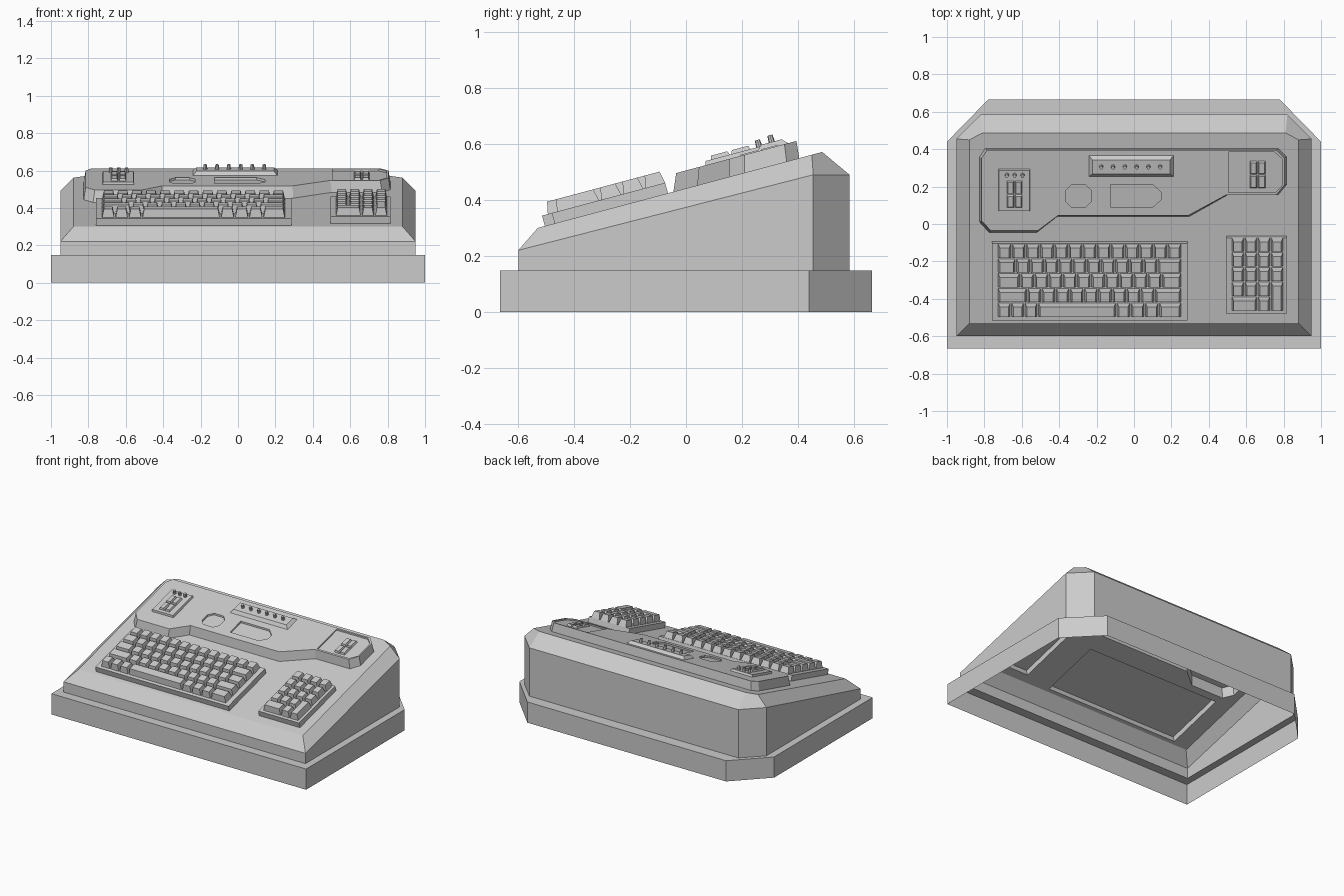
import bpy, bmesh, math
from mathutils import Vector

cube = bpy.data.objects.get("Cube")
if cube:
    bpy.data.objects.remove(cube, do_unlink=True)

grey = bpy.data.materials.new("plain grey")
grey.use_nodes = True
grey.diffuse_color = (0.6, 0.6, 0.6, 1)
grey.node_tree.nodes["Principled BSDF"].inputs["Base Color"].default_value = (0.6, 0.6, 0.6, 1)

SLOPE, LEVEL, LEAN = 0.267, 0.4415, 0.26   # sloping control panel
NORMAL = Vector((0, -SLOPE, 1)).normalized()
DECK = 0.064                               # height of the raised console
PLATE = 0.04                               # height of the keyboard plates


def finish(name, bm):
    for f in bm.faces:
        f.smooth = False
    mesh = bpy.data.meshes.new(name)
    bm.to_mesh(mesh)
    bm.free()
    mesh.materials.append(grey)
    ob = bpy.data.objects.new(name, mesh)
    bpy.context.collection.objects.link(ob)
    return ob


def on_panel(x, y, h):
    return (x, y, LEVEL + SLOPE * y + h)


def ring(bm, points):
    return [bm.verts.new(p) for p in points]


def bridge(bm, a, b):
    for i in range(len(a)):
        j = (i + 1) % len(a)
        bm.faces.new((a[i], a[j], b[j], b[i]))


def fill(bm, loops):
    """Cap the first loop, leaving the others as holes."""
    if len(loops) == 1:
        bm.faces.new(loops[0])
        return
    edges = []
    for lp in loops:
        for i in range(len(lp)):
            a, b = lp[i - 1], lp[i]
            edges.append(bm.edges.get((a, b)) or bm.edges.new((a, b)))
    made = bmesh.ops.triangle_fill(bm, edges=edges, normal=NORMAL, use_beauty=True)
    for f in made["geom"]:
        if isinstance(f, bmesh.types.BMFace):
            f.normal_update()
            if f.normal.z < 0:
                f.normal_flip()


def rect(x0, x1, y0, y1):
    return [(x0, y0), (x1, y0), (x1, y1), (x0, y1)]


def shrink(outline, t):
    xs, ys = zip(*outline)
    cx, cy = (min(xs) + max(xs)) / 2, (min(ys) + max(ys)) / 2
    kx, ky = 1 - 2 * t / (max(xs) - min(xs)), 1 - 2 * t / (max(ys) - min(ys))
    return [(cx + (x - cx) * kx, cy + (y - cy) * ky) for x, y in outline]


def foot(outline, height):
    """Where a leaning block meets the surface below it."""
    return [(x, y + LEAN * height) for x, y in outline]


def block(bm, outline, h0, h1, taper=0.0, lean=True, recesses=()):
    """Open-bottomed block on the panel; the outline is that of its widest part."""
    base = foot(outline, h1 - h0) if lean else outline
    low = ring(bm, [on_panel(x, y, h0) for x, y in base])
    top = ring(bm, [on_panel(x, y, h1) for x, y in shrink(outline, taper)])
    bridge(bm, low, top)
    holes = []
    for hole, depth in recesses:
        rim = ring(bm, [on_panel(x, y, h1) for x, y in hole])
        floor = ring(bm, [on_panel(x, y, h1 - depth) for x, y in hole])
        bridge(bm, rim, floor)
        bm.faces.new(floor)
        holes.append(rim)
    fill(bm, [top] + holes)


def single(name, *args, **kw):
    bm = bmesh.new()
    block(bm, *args, **kw)
    return finish(name, bm)


# Outlines
console = [(-.775, -.045), (-.52, -.045), (-.41, .04), (.295, .04), (.5, .155), (.77, .155),
           (.815, .21), (.815, .36), (.77, .405), (-.795, .405), (-.825, .36), (-.825, .01)]
main_plate = rect(-.76, .285, -.515, -.103)
pad_plate = rect(.495, .815, -.48, -.075)


def plan(x, front, xb, side, back):
    """Rectangle with chamfered back corners."""
    return [(-x, front), (x, front), (x, side), (xb, back), (-xb, back), (-x, side)]


# Housing: skirt, ledge, walls, bevel and sloping panel as one open shell
bm = bmesh.new()
skirt = plan(1, -.665, .78, .44, .665)
wall = plan(.95, -.6, .82, .455, .585)
shells = [ring(bm, [(x, y, z) for x, y in o]) for o, z in ((skirt, 0), (skirt, .147), (wall, .147))]
shells.append(ring(bm, [(x, y, .22 if y < 0 else .49) for x, y in wall]))
shells.append(ring(bm, [on_panel(x, y, 0) for x, y in plan(.88, -.53, .81, .45, .487)]))
for a, b in zip(shells, shells[1:]):
    bridge(bm, a, b)
holes = [console, foot(main_plate, PLATE), foot(pad_plate, PLATE)]
fill(bm, [shells[-1]] + [ring(bm, [on_panel(x, y, 0) for x, y in h]) for h in holes])
finish("housing", bm)

# Raised console with shallow recesses
c = .03
badge = [(-.365 + c, .09), (-.23 - c, .09), (-.23, .09 + c), (-.23, .21 - c),
         (-.23 - c, .21), (-.365 + c, .21), (-.365, .21 - c), (-.365, .09 + c)]
slot = [(-.125, .09), (.1, .09), (.145, .13), (.145, .17), (.1, .21), (-.125, .21)]
corner = [(.505, .168), (.755, .168), (.795, .21), (.795, .345), (.75, .385), (.505, .385)]
single("console", console, 0, DECK, .01, lean=False,
       recesses=[(badge, .012), (slot, .012), (corner, .01)])

# Keyboard plates
single("main_plate", main_plate, 0, PLATE)
single("keypad_plate", pad_plate, 0, PLATE)


def key(bm, x, y, w, d):
    block(bm, rect(x + .004, x + w - .004, y - d + .004, y - .004), PLATE, PLATE + .045, .009)


# Main keys, row by row from the back, widths in key units
rows = [[1] * 13,
        [1.3] + [1] * 10 + [1.7],
        [1.6] + [1] * 10 + [1.4],
        [2.1] + [1] * 9 + [1.9],
        [.95] * 3 + [5.55, 1, 1, 1, 1.6]]
UNIT, ROW = .0757, .079
bm = bmesh.new()
for r, widths in enumerate(rows):
    x = -.73
    for w in widths:
        key(bm, x, -.115 - r * ROW, w * UNIT, ROW)
        x += w * UNIT
finish("main_keys", bm)

# Keypad keys, with one wide and one tall key
bm = bmesh.new()
for r, widths in enumerate([[1] * 4] * 3 + [[1] * 3, [2, 1]]):
    x = .52
    for w in widths:
        key(bm, x, -.082 - r * ROW, w * .07, ROW)
        x += w * .07
key(bm, .73, -.082 - 3 * ROW, .07, 2 * ROW)
finish("keypad_keys", bm)

# Switch panel and lamp strip on the console
single("switch_panel", rect(-.725, -.555, .065, .29), DECK, DECK + .015, .004)
single("lamp_strip", rect(-.24, .21, .25, .36), DECK, DECK + .02, .018)


def knobs(name, xs, y, h, r):
    bm = bmesh.new()
    for x in xs:
        o = [(x + r * math.cos(a * math.pi / 4), y + r * math.sin(a * math.pi / 4)) for a in range(8)]
        block(bm, o, h, h + .026, .002)
    finish(name, bm)


knobs("strip_knobs", [-.175 + .063 * i for i in range(6)], .3, DECK + .02, .011)
knobs("switch_knobs", [-.68 + .042 * i for i in range(3)], .255, DECK + .015, .011)


def rockers(name, x0, y0, h):
    bm = bmesh.new()
    for i in range(2):
        for j in range(2):
            x, y = x0 + i * .044, y0 + j * .074
            block(bm, rect(x, x + .038, y, y + .068), h, h + .014, .005)
    finish(name, bm)


rockers("left_switches", -.68, .085, DECK + .015)
rockers("right_switches", .62, .19, DECK - .01)
